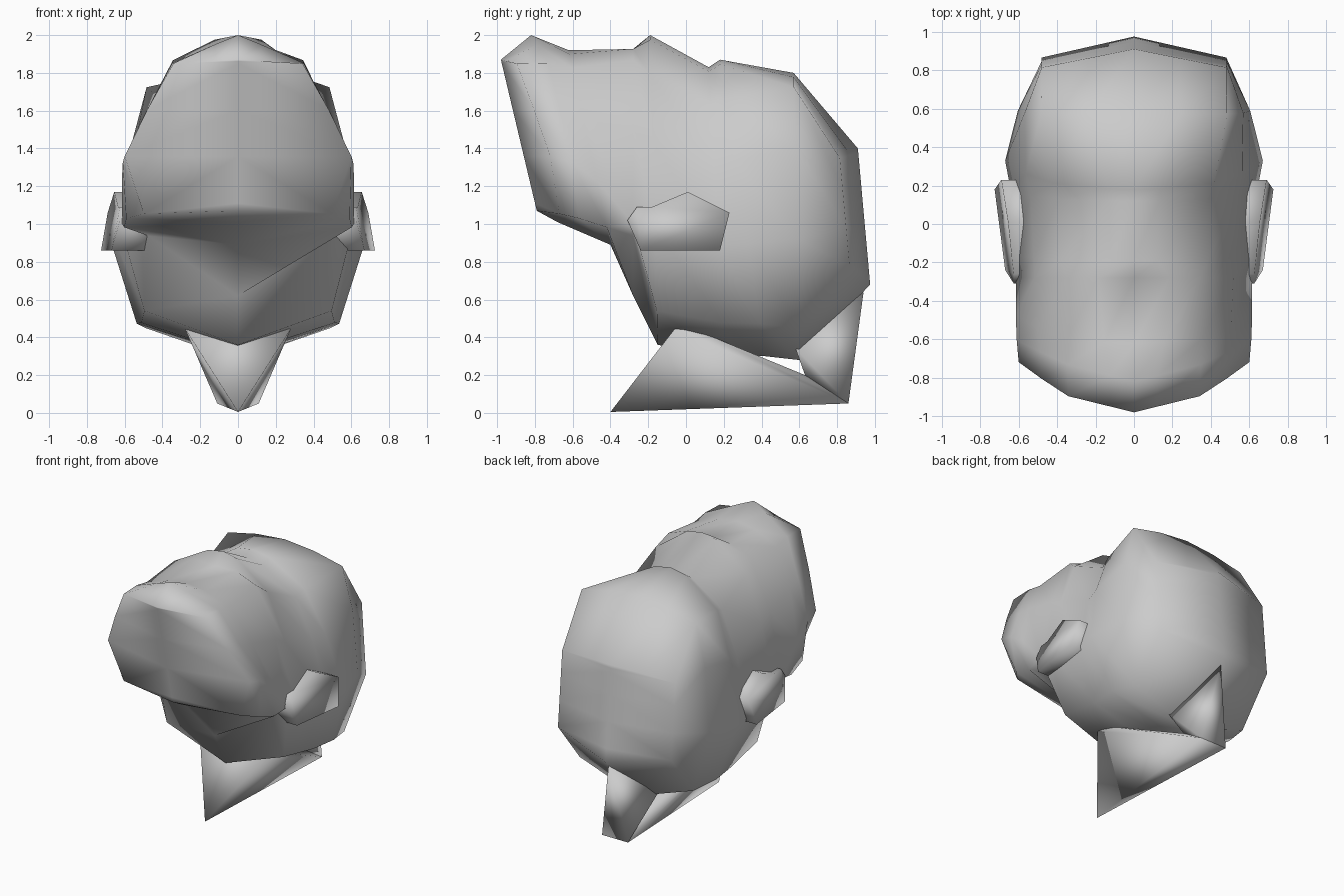
import bpy
import bmesh
from mathutils import Vector

cube = bpy.data.objects.get("Cube")
if cube:
    bpy.data.objects.remove(cube, do_unlink=True)

grey = bpy.data.materials.new("plain_grey")
grey.use_nodes = True
colour = (0.6, 0.6, 0.6, 1)
grey.diffuse_color = colour
grey.node_tree.nodes["Principled BSDF"].inputs["Base Color"].default_value = colour


def finish(name, bm):
    """Turn a bmesh into a smooth grey object."""
    bmesh.ops.recalc_face_normals(bm, faces=bm.faces)
    mesh = bpy.data.meshes.new(name)
    bm.to_mesh(mesh)
    bm.free()
    mesh.materials.append(grey)
    for face in mesh.polygons:
        face.use_smooth = True
    obj = bpy.data.objects.new(name, mesh)
    bpy.context.collection.objects.link(obj)
    return obj


def hull(name, half_points):
    """Convex solid from points mirrored across the middle."""
    bm = bmesh.new()
    for x, y, z in half_points:
        bm.verts.new((x, y, z))
        if x:
            bm.verts.new((-x, y, z))
    result = bmesh.ops.convex_hull(bm, input=bm.verts)
    loose = {v for v in result["geom_interior"] if isinstance(v, bmesh.types.BMVert)}
    bmesh.ops.delete(bm, geom=list(loose), context="VERTS")
    return finish(name, bm)


# Half cross-sections, as fractions of width and height
SNOUT = [(0, 1), (.2, .99), (.57, .975), (.8, .67), (1, .36), (.83, -.02), (0, 0)]
MUZZLE = [(0, 1), (.2, .95), (.57, .85), (.8, .58), (1, .32), (.97, .02), (0, 0)]
JAW = [(0, 1), (.25, .98), (.57, .91), (.82, .65), (1, .33), (.98, .09), (0, 0)]
NECK = [(0, .985), (.3, .99), (.56, .945), (.84, .66), (1, .29), (.77, .24), (0, 0)]
BROW = [(0, 1), (.2, .985), (.62, .87), (.84, .66), (1, .38), (.8, .11), (0, 0)]
SKULL = [(0, 1), (.4, .985), (.8, .95), (.94, .74), (1, .42), (.8, .11), (0, 0)]
BACK = [(0, 1), (.5, .97), (1, .93), (1, .7), (1, .42), (1, .14), (0, 0)]

# Head stations: top y z, bottom y z, half width, sweep at the sides, section
STATIONS = [
    (-.98, 1.87, -.79, 1.07, .60, .14, SNOUT),
    (-.82, 2.0, -.68, 1.01, .61, .12, MUZZLE),
    (-.62, 1.92, -.40, .89, .615, 0, JAW),
    (-.28, 1.94, -.28, .62, .615, 0, NECK),
    (-.19, 2.0, -.15, .36, .62, 0, BROW),
    (.12, 1.83, .2, .31, .64, 0, BROW),
    (.18, 1.87, .42, .30, .67, 0, BROW),
    (.57, 1.80, .6, .28, .605, 0, SKULL),
    (.91, 1.40, .975, .68, .48, -.10, BACK),
]


def section(top_y, top_z, low_y, low_z, width, sweep, shape):
    """Closed ring of points for one head station."""
    half = []
    for u, v in shape:
        y = low_y + (top_y - low_y) * v + sweep * u
        half.append(Vector((u * width, y, low_z + (top_z - low_z) * v)))
    return half + [Vector((-p.x, p.y, p.z)) for p in reversed(half[1:-1])]


# Head: rings joined from snout to back of skull
bm = bmesh.new()
rings = [[bm.verts.new(p) for p in section(*s)] for s in STATIONS]
count = len(rings[0])
for a, b in zip(rings, rings[1:]):
    for i in range(count):
        j = (i + 1) % count
        bm.faces.new((a[i], a[j], b[j], b[i]))
# Both ends closed by strips running across the head
last = len(SKULL) - 1
for ring in (rings[0], rings[-1]):
    top, low = ring[0].co, ring[last].co
    mid = [ring[0]]
    for i in range(1, last):
        share = (top.z - ring[i].co.z) / (top.z - low.z)
        mid.append(bm.verts.new(top.lerp(low, min(share, .95))))
    mid.append(ring[last])
    for i in range(last):
        for side in (1, -1):
            quad = [mid[i], ring[side * i], ring[side * (i + 1)], mid[i + 1]]
            bm.faces.new(list(dict.fromkeys(quad)))
finish("head", bm)

# Ears: flared outlines with a flat underside
EAR = [(.625, -.31, 1.02), (.625, -.26, 1.09), (.635, -.18, 1.09), (.655, .01, 1.17),
       (.69, .23, 1.06), (.725, .18, .86), (.67, -.24, .86)]
for side, name in ((1, "left_ear"), (-1, "right_ear")):
    bm = bmesh.new()
    outer = [bm.verts.new((side * x, y, z)) for x, y, z in EAR]
    inner = [bm.verts.new((side * .46, y, z)) for x, y, z in EAR]
    bm.faces.new(outer)
    bm.faces.new(inner)
    for i in range(len(EAR)):
        j = (i + 1) % len(EAR)
        bm.faces.new((inner[i], inner[j], outer[j], outer[i]))
    finish(name, bm)

# Pointed chin keel and the spur rising behind it
hull("chin_keel", [(0, -.40, .005), (.28, -.06, .445), (.27, .06, .435), (.11, .86, .05), (.08, .63, .2)])
hull("rear_spur", [(.11, .86, .05), (.08, .63, .2), (.17, .58, .34), (0, .94, .64)])
